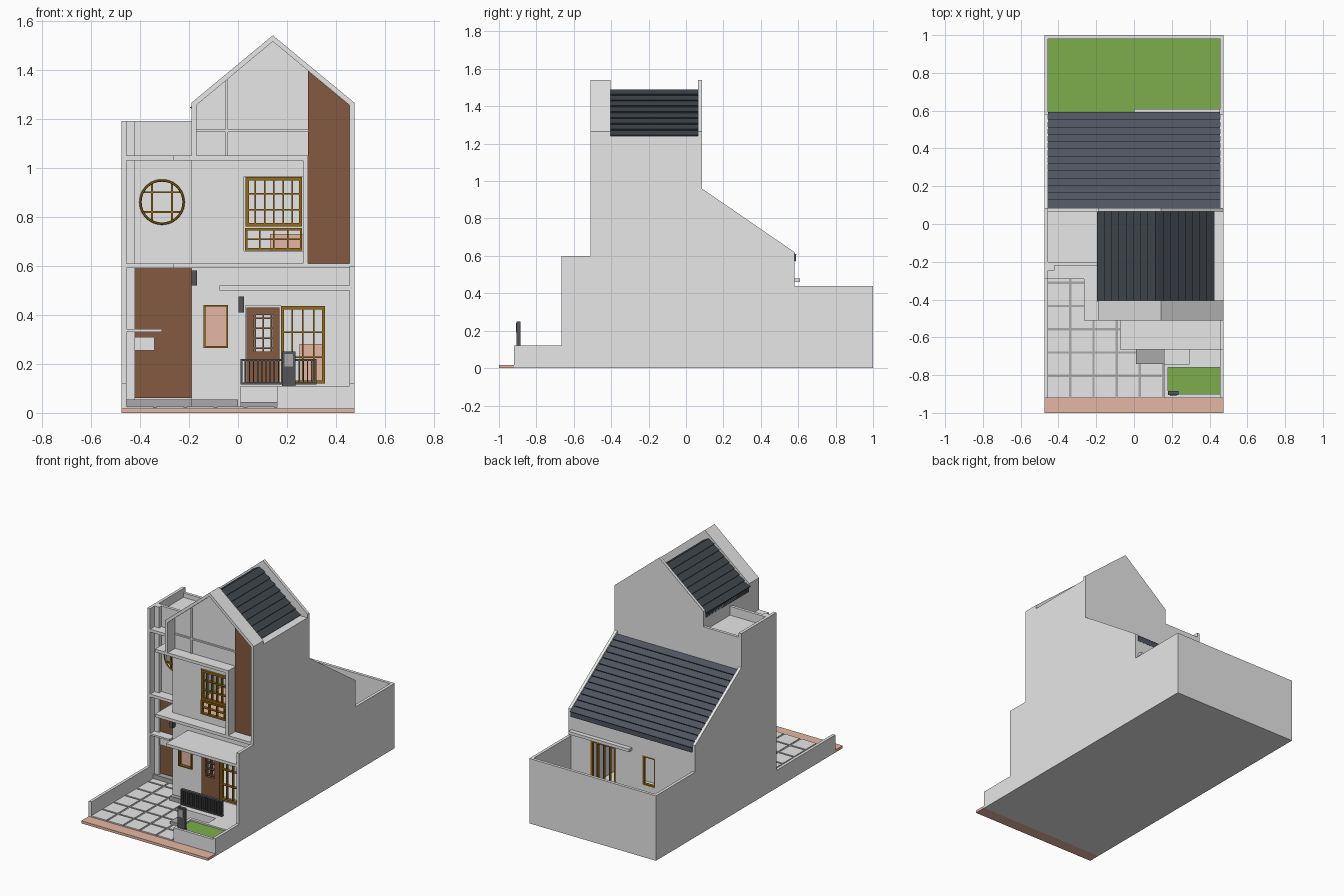
import bpy
import bmesh
import math
from mathutils import Vector

default_cube = bpy.data.objects.get("Cube")
if default_cube:
    bpy.data.objects.remove(default_cube, do_unlink=True)


def material(name, red, green, blue):
    mat = bpy.data.materials.new(name)
    mat.use_nodes = True
    colour = (red, green, blue, 1)
    mat.diffuse_color = colour
    mat.node_tree.nodes["Principled BSDF"].inputs["Base Color"].default_value = colour
    return mat


plaster = material("white plaster", .8, .8, .8)
slate = material("blue slate", .08, .09, .12)
dark_slate = material("dark slate", .05, .06, .07)
wood = material("brown wood", .23, .1, .05)
brass = material("golden wood", .3, .15, .01)
grass = material("grass green", .2, .42, .07)
clay = material("pale terracotta", .78, .47, .36)
iron = material("dark iron", .09, .09, .1)
stone = material("grey stone", .4, .4, .4)


def finish(name, mat, bm):
    bmesh.ops.recalc_face_normals(bm, faces=bm.faces)
    mesh = bpy.data.meshes.new(name)
    bm.to_mesh(mesh)
    bm.free()
    mesh.materials.append(mat)
    obj = bpy.data.objects.new(name, mesh)
    bpy.context.collection.objects.link(obj)
    return obj


def add_box(bm, x, y, z):
    verts = bmesh.ops.create_cube(bm, size=1)["verts"]
    for v in verts:
        v.co = [pair[0] if c < 0 else pair[1] for c, pair in zip(v.co, (x, y, z))]


def box(name, mat, x, y, z):
    bm = bmesh.new()
    add_box(bm, x, y, z)
    return finish(name, mat, bm)


def prism(name, mat, points, axis, span):
    """Extrude a profile along x (points are y, z) or along y (points are x, z)."""
    bm = bmesh.new()
    start, end = span
    place = (lambda u, v: (start, u, v)) if axis == "x" else (lambda u, v: (u, start, v))
    face = bm.faces.new([bm.verts.new(place(u, v)) for u, v in points])
    moved = bmesh.ops.extrude_face_region(bm, geom=[face])["geom"]
    offset = (end - start, 0, 0) if axis == "x" else (0, end - start, 0)
    bmesh.ops.translate(bm, vec=offset, verts=[g for g in moved if isinstance(g, bmesh.types.BMVert)])
    return finish(name, mat, bm)


def rectangle(x, z):
    return [(x[0], z[0]), (x[1], z[0]), (x[1], z[1]), (x[0], z[1])]


def cut_openings(obj, outlines, span):
    for outline in outlines:
        cutter = prism("opening_cutter", plaster, outline, "y", span)
        cutter.hide_render = True
        mod = obj.modifiers.new("opening", "BOOLEAN")
        mod.operation, mod.solver, mod.object = "DIFFERENCE", "EXACT", cutter
        bpy.context.view_layer.update()
        graph = bpy.context.evaluated_depsgraph_get()
        cut_mesh = bpy.data.meshes.new_from_object(obj.evaluated_get(graph))
        obj.modifiers.clear()
        obj.data = cut_mesh
        bpy.data.objects.remove(cutter, do_unlink=True)


def lattice(name, mat, x, z, y, columns, rows, border=.01, bar=.006):
    """Window frame with evenly spaced glazing bars."""
    bm = bmesh.new()
    depth = (y - .01, y + .01)
    for i in range(columns + 1):
        half = (border if i in (0, columns) else bar) / 2
        c = x[0] + half + (x[1] - x[0] - 2 * half) * i / columns
        add_box(bm, (c - half, c + half), depth, z)
    for i in range(rows + 1):
        half = (border if i in (0, rows) else bar) / 2
        c = z[0] + half + (z[1] - z[0] - 2 * half) * i / rows
        add_box(bm, x, depth, (c - half, c + half))
    return finish(name, mat, bm)


def stepped_roof(name, mat, top, bottom, courses, axis, span):
    """Sloping slab covered with overlapping board courses."""
    top, bottom = Vector(top), Vector(bottom)
    run = bottom - top
    up = Vector((-run.y, run.x)).normalized()
    if up.y < 0:
        up.negate()
    points = []
    for i in range(courses):
        points += [top + run * i / courses, top + run * (i + 1) / courses + up * .009]
    drop = Vector((0, -.03))
    points += [bottom, bottom + drop, top + drop]
    return prism(name, mat, points, axis, span)


# Main dimensions
side, inner = .475, .455
facade, wing = -.43, -.22
gable_front, gable_back = -.51, .085
gable_left, peak = -.19, (.142, 1.54)
eave, ground, storey = 1.265, .02, .6
inside = (-inner, inner)

# Ground, street strip and gardens
box("ground_slab", plaster, (-side, side), (-.92, 1), (0, ground))
box("street_strip", clay, (-side, side), (-1, -.92), (0, .017))
box("back_lawn", grass, inside, (.58, .98), (ground, .03))
box("tile_joints", stone, (-inner, .16), (-.92, wing), (ground, .022))
bm = bmesh.new()
pitch = .123
for i in range(5):
    for j in range(6):
        x, y = -inner + pitch * i, -.92 + pitch * j
        add_box(bm, (x, x + pitch - .012), (y, min(y + pitch - .012, wing)), (ground, .026))
finish("courtyard_tiles", plaster, bm)

# Side and rear boundary walls
rear_steps = [(gable_back, .96), (.58, .62), (.58, .44), (1, .44), (1, 0)]
prism("left_side_wall", plaster, [(-.92, 0), (-.92, .12), (-.665, .12), (-.665, storey),
      (gable_front, storey), (gable_front, 1.24), (gable_back, 1.24)] + rear_steps, "x", (inner, side))
prism("right_side_wall", plaster, [(-.92, 0), (-.92, .12), (-.29, .12), (-.29, 1.19),
      (gable_back, 1.19)] + rear_steps, "x", (-side, -inner))
box("garden_back_wall", plaster, inside, (.98, 1), (0, .44))

# Front wall of the gabled block with its openings
upper_window = ((.025, .265), (.66, .965))
small_window = ((-.14, -.04), (.265, .44))
porch_opening = ((.03, .355), (.12, .435))
gable_top = [(side, eave), peak, (gable_left, eave)]
front_wall = prism("front_wall", plaster,
                   [(gable_left, ground), (side, ground)] + gable_top, "y", (facade, -.405))
cut_openings(front_wall, [rectangle(*w) for w in (upper_window, small_window, porch_opening)], (-.6, -.3))
prism("gable_frame", plaster, [(gable_left, 1.05), (gable_left, eave), peak, (side, eave), (side, .61),
      (inner, .61), (inner, 1.255), (peak[0], 1.515), (-.17, 1.255), (-.17, 1.05)], "y", (gable_front, facade))
prism("gable_wood_panel", wood, [(.285, .61), (inner, .61), (inner, 1.255), (.285, 1.395)],
      "y", (facade - .008, facade))
box("gable_cross_trim", plaster, (-.17, .285), (facade - .008, facade), (1.145, 1.155))
box("gable_upright_trim", plaster, (-.05, -.04), (facade - .008, facade), (1.05, 1.36))
box("gable_side_wall", plaster, (gable_left, -.17), (facade, gable_back), (ground, 1.24))
box("gable_eave_wall", plaster, (.4, side), (-.41, gable_back), (1.1, 1.24))
prism("gable_rear_wall", plaster, [(gable_left, storey), (side, storey)] + gable_top, "y", (.065, gable_back))

# Wing with the round window and roof terrace
round_x, round_z, radius = -.31, .86, .088
wing_wall = box("wing_wall", plaster, (-inner, gable_left), (wing, -.2), (ground, 1.19))
turns = [math.tau * i / 48 for i in range(48)]
cut_openings(wing_wall, [[(round_x + radius * math.cos(t), round_z + radius * math.sin(t)) for t in turns]], (-.3, -.1))
bpy.ops.mesh.primitive_torus_add(location=(round_x, wing, round_z), rotation=(math.pi / 2, 0, 0),
                                 major_radius=radius, minor_radius=.005, major_segments=48, minor_segments=6)
round_frame = bpy.context.object
round_frame.name = "round_window_frame"
round_frame.data.materials.append(brass)
bpy.ops.object.shade_smooth_by_angle()
bm = bmesh.new()
for offset in (-.04, .04):
    half = math.sqrt(radius ** 2 - offset ** 2)
    across, tall = round_x + offset, round_z + offset
    add_box(bm, (across - .004, across + .004), (wing, wing + .01), (round_z - half, round_z + half))
    add_box(bm, (round_x - half, round_x + half), (wing, wing + .01), (tall - .004, tall + .004))
finish("round_window_bars", brass, bm)
box("wing_column", plaster, (-inner, -.42), (-.245, wing), (ground, 1.19))
box("terrace_floor", plaster, (-inner, gable_left), (-.2, gable_back), (1.1, 1.13))
box("terrace_rear_wall", plaster, (-inner, gable_left), (.065, gable_back), (storey, 1.16))

# Projecting slabs
for name, right_end, z in (("lower", inner, (.59, .61)), ("upper", .285, (1.03, 1.05))):
    box(name + "_front_ledge", plaster, (-.265, right_end), (gable_front, facade), z)
    box(name + "_corner_ledge", plaster, (-.265, gable_left), (facade, wing), z)
    box(name + "_wing_ledge", plaster, (-inner, -.265), (-.29, wing), z)
box("window_side_fin", plaster, (.265, .285), (gable_front, facade), (.61, 1.03))
box("porch_canopy", plaster, (-.075, inner), (-.665, facade), (.5, .52))
box("rear_canopy", plaster, (0, inner), (.58, .61), (.46, .48))

# Roofs
ridge = (.115, 1.49)
for name, foot in (("left", (.42, 1.24)), ("right", (gable_left, 1.24))):
    stepped_roof(name + "_gable_roof", dark_slate, ridge, foot, 8, "y", (-.41, .065))
stepped_roof("rear_roof", slate, (gable_back, .94), (.587, .6), 13, "x", inside)

# Rear wall and interior
garden_door = ((.12, .31), (.04, .45))
garden_window = ((-.175, -.08), (.25, .45))
rear_wall = box("rear_wall", plaster, inside, (.56, .58), (ground, .58))
cut_openings(rear_wall, [rectangle(*w) for w in (garden_door, garden_window)], (.5, .7))
box("inner_wall", plaster, inside, (.1, .12), (ground, .88))
box("upper_floor", clay, inside, (-.2, .5), (.585, storey))
box("upper_front_floor", clay, (-.17, inner), (-.405, -.2), (.585, storey))
box("bed", clay, (.13, .3), (-.3, 0), (storey, .73))
box("low_cabinet", clay, (.25, .4), (-.2, 0), (ground, .28))
box("curtain", clay, (-.15, -.03), (-.405, -.4), (.26, .45))

# Windows and doors
lattice("upper_window_sashes", brass, (.03, .262), (.76, .962), facade, 6, 3, .014)
lattice("upper_window_railing", brass, (.028, .262), (.662, .755), facade, 4, 2)
lattice("small_window_frame", brass, *small_window, facade, 1, 1, .007)
lattice("entrance_window", brass, (.175, .355), (.12, .435), facade, 4, 3, .013)
lattice("entrance_door", wood, (.035, .17), (.22, .43), facade, 4, 5, .03)
box("entrance_door_base", wood, (.035, .17), (facade - .01, facade + .01), (.12, .22))
lattice("garden_door_frame", brass, *garden_door, .57, 4, 1, .014)
lattice("garden_window_frame", brass, *garden_window, .57, 1, 1)
box("garage_panel", wood, (-.42, gable_left), (wing - .008, wing), (.06, .59))
box("garage_vent", plaster, (-.42, -.34), (wing - .015, wing - .006), (.255, .31))
box("garage_shelf", plaster, (-inner, -.31), (-.29, wing), (.33, .342))

# Porch, steps and planter
box("porch_floor", plaster, (.01, inner), (-.66, facade), (ground, .11))
box("porch_step", stone, (.01, .16), (-.74, -.66), (ground, .045))
box("landing_step", plaster, (.16, .295), (-.74, -.66), (ground, .06))
box("landing_block", plaster, (.295, inner), (-.74, -.66), (ground, .11))
box("garage_step", stone, (-inner, gable_left), (-.26, wing), (ground, .055))
box("wall_step", stone, (gable_left, 0), (-.46, facade), (ground, .055))
for name, x, y in (("front", (.16, inner), (-.92, -.9)), ("back", (.16, inner), (-.76, -.74)),
                   ("side", (.16, .18), (-.9, -.76))):
    box("planter_" + name + "_wall", plaster, x, y, (ground, .11))
box("planter_lawn", grass, (.18, inner), (-.9, -.76), (ground, .1))

# Iron railing, sign post and lamps
lattice("porch_railing", iron, (.01, .32), (.115, .22), -.62, 18, 1, .008, .005)
box("sign_post", iron, (.18, .235), (-.905, -.885), (.1, .25))
box("sign_plate", stone, (.19, .225), (-.91, -.905), (.19, .24))
box("garage_lamp", iron, (-.19, -.168), (-.46, facade), (.52, .58))
box("porch_lamp", iron, (.002, .024), (-.46, facade), (.41, .475))
